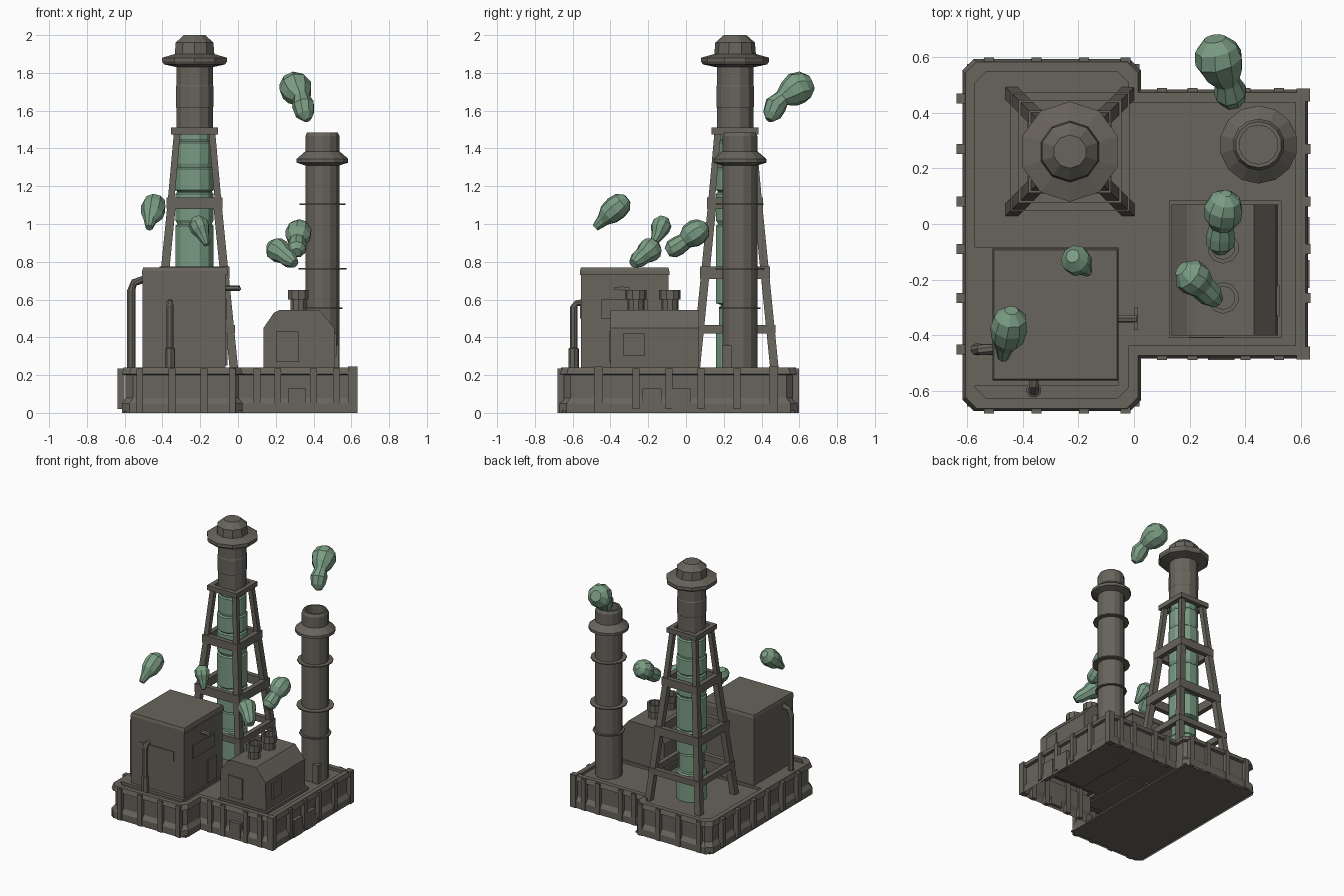
import bpy, bmesh, math
from mathutils import Vector


def material(name, rgb):
    m = bpy.data.materials.new(name)
    m.diffuse_color = (*rgb, 1)
    return m


GREY = material("weathered grey", (0.138, 0.127, 0.107))
GREEN = material("dull green", (0.195, 0.335, 0.228))


def finish(name, bm, mat):
    bmesh.ops.recalc_face_normals(bm, faces=bm.faces[:])
    me = bpy.data.meshes.new(name)
    bm.to_mesh(me)
    bm.free()
    me.materials.append(mat)
    ob = bpy.data.objects.new(name, me)
    bpy.context.collection.objects.link(ob)
    return ob


def loft(name, rings, mat, bottom=True, top=True):
    bm = bmesh.new()
    vs = [[bm.verts.new(p) for p in r] for r in rings]
    n = len(vs[0])
    for a, b in zip(vs, vs[1:]):
        for i in range(n):
            j = (i + 1) % n
            bm.faces.new((a[i], a[j], b[j], b[i]))
    if bottom:
        bm.faces.new(vs[0][::-1])
    if top:
        bm.faces.new(vs[-1])
    return finish(name, bm, mat)


def box(name, x0, x1, y0, y1, z0, z1, mat=GREY):
    return loft(name, [[(x0, y0, z), (x1, y0, z), (x1, y1, z), (x0, y1, z)]
                       for z in (z0, z1)], mat)


def lathe(name, cx, cy, profile, n=12, mat=GREY):
    return loft(name, [[(cx + r * math.cos(math.tau * (i + .5) / n),
                         cy + r * math.sin(math.tau * (i + .5) / n), z)
                        for i in range(n)] for r, z in profile], mat)


def tube(name, path, n=9, mat=GREY):
    """Tube of varying radius along points (x, y, z, r)."""
    pts = [Vector(p[:3]) for p in path]
    rings = []
    for k, p in enumerate(path):
        d = (pts[min(k + 1, len(pts) - 1)] - pts[max(k - 1, 0)]).normalized()
        u = d.cross(Vector((.31, -.2, .05))).normalized()
        w = d.cross(u)
        rings.append([pts[k] + p[3] * (u * math.cos(math.tau * i / n) + w * math.sin(math.tau * i / n))
                      for i in range(n)])
    return loft(name, rings, mat)


# --- stepped base with raised curb; wide half has a floor, other half is open below
def footprint(o, z, c=.04):
    L, M, R = -.615 - o, .025 + o, .625 + o
    f, b, s = -.672 - o, .592 + o, .482 + o
    return [(L + c, f, z), (M - c, f, z), (M, f + c, z), (M, -s, z), (R, -s, z), (R, s, z),
            (M, s, z), (M, b - c, z), (M - c, b, z), (L + c, b, z), (L, b - c, z), (L, f + c, z)]


loft("base", [footprint(o, z) for o, z in ((0, 0), (0, .05), (-.02, .08), (-.02, .2), (0, .205),
                                           (-.01, .24), (-.045, .24), (-.045, .22))], GREY, bottom=False)
box("base_floor", -.6, .02, -.655, .575, 0, .012)

# --- ribs on the base walls
for y in (.45, .27, .08, -.09, -.265, -.45):
    box("left_rib", -.637, -.6, y - .018, y + .018, .02, .235)
    if abs(y) < .4:
        box("right_rib", .6, .633, y - .018, y + .018, .02, .235)
for x in (-.52, -.35, -.18, -.03):
    box("front_rib", x - .018, x + .018, -.68, -.645, 0, .235)
    box("back_rib", x - .018, x + .018, .565, .597, 0, .235)
for x in (.1, .21, .4, .52):
    for s in (-1, 1):
        y = sorted((s * .455, s * .488))
        box("side_rib", x - .018, x + .018, *y, 0, .235)
for s in (-1, 1):
    y = sorted((s * .44, s * .487))
    box("corner_post", .583, .632, *y, 0, .245)
box("front_hatch", .265, .36, -.488, -.46, .02, .13)
for y in (-.18, -.025):
    box("side_hatch", .6, .63, y - .05, y + .05, 0, .13)

# --- lattice tower
TX, TY = -.23, .26


def half(z):  # outer half width of the tower at a height
    return .232 - (z - .22) * .085 / .85 if z < 1.11 else .134 - (z - 1.11) * .065


for sx in (-1, 1):
    for sy in (-1, 1):
        for z0, z1, w in ((.22, 1.09, .045), (1.1, 1.48, .035)):
            rings = []
            for z in (z0, z1):
                a, b = half(z), half(z) - w
                rings.append([(TX + sx * p, TY + sy * q, z) for p, q in ((a, a), (b, a), (b, b), (a, b))])
            loft("tower_leg", rings, GREY)
for z0, z1 in ((.42, .465), (.71, .775), (1.08, 1.14), (1.475, 1.51)):
    h = half(min(z0, 1.09)) + .002 if z0 < 1.4 else .124
    for s in (-1, 1):
        a = sorted((s * h, s * (h - .035)))
        box("tower_brace", TX - h, TX + h, TY + a[0], TY + a[1], z0, z1)
        box("tower_brace", TX + a[0], TX + a[1], TY - h, TY + h, z0, z1)

# --- green core pipe with grooved bands, then the grey upper pipe and cap
prof = []
for z0, z1, r in ((.22, .42, .105), (.44, .56, .088), (.58, .74, .105), (.76, .99, .105),
                  (1.02, 1.16, .105), (1.18, 1.29, .105), (1.32, 1.43, .1), (1.45, 1.5, .095)):
    prof += [(r, z0), (r, z1), (r - .01, z1 + .008), (r - .01, z1 + .012)]
lathe("tower_core", TX, TY, prof[:-2], 12, GREEN)
lathe("tower_upper_pipe", TX, TY, [(.1, 1.48), (.1, 1.615), (.103, 1.62), (.103, 1.73),
                                   (.1, 1.735), (.1, 1.85)], 12)
lathe("tower_cap", TX, TY, [(.1, 1.83), (.17, 1.845), (.18, 1.86), (.18, 1.88), (.11, 1.9),
                            (.105, 1.96), (.06, 2.0)], 10)

# --- chimney with hollow mouth and ring platforms
CX, CY = .447, .285
lathe("chimney", CX, CY, [(.093, .22), (.093, 1.31), (.14, 1.325), (.14, 1.345), (.093, 1.385),
                          (.093, 1.465), (.083, 1.485), (.07, 1.485), (.07, 1.3)], 14)
for z, r in ((1.1, .125), (.76, .13), (.55, .11)):
    lathe("chimney_ring", CX, CY, [(r, z), (r, z + .008)], 14)
box("chimney_door", .49, .535, .19, .24, .22, .36)

# --- left building
box("building_plinth", -.57, -.055, -.58, -.085, .21, .24)
box("building", -.505, -.065, -.555, -.093, .24, .73)
box("building_roof", -.508, -.055, -.562, -.088, .73, .75)
loft("building_roof_top", [[(-.508 + o, -.562 + o, z), (-.055 - o, -.562 + o, z), (-.055 - o, -.088 - o, z),
                            (-.508 + o, -.088 - o, z)] for o, z in ((0, .75), (.006, .77))], GREY)
box("front_panel", -.43, -.145, -.561, -.55, .5, .57)
box("side_panel", -.07, -.057, -.45, -.2, .5, .6)
box("side_door", -.07, -.056, -.28, -.17, .25, .42)
tube("front_pipe", [(-.36, -.595, .22, .028), (-.36, -.595, .34, .028), (-.36, -.595, .345, .02),
                    (-.36, -.595, .56, .02), (-.36, -.58, .58, .018), (-.36, -.54, .585, .018)], 8)
tube("left_pipe", [(-.565, -.45, .22, .022), (-.565, -.45, .65, .022), (-.55, -.45, .69, .02),
                   (-.49, -.45, .71, .02)], 8)
tube("valve_pipe", [(-.07, -.34, .66, .014), (.01, -.34, .66, .014)], 6)
box("valve_handle", 0, .015, -.38, -.3, .65, .665)

# --- right machine house: chamfered cross section, with two vents
section = [(.135, .21), (.135, .45), (.19, .53), (.22, .545), (.43, .545), (.51, .45), (.515, .21)]
loft("machine_house", [[(x, y, z) for x, z in section] for y in (-.4, .07)], GREY)
box("machine_plinth", .125, .53, -.41, .085, .21, .24)
box("machine_panel", .2, .32, -.408, -.395, .27, .43)
box("machine_side_panel", .5, .522, -.33, -.22, .3, .42)
for y in (-.265, -.085):
    lathe("vent", .32, y, [(.045, .53), (.045, .6), (.057, .6), (.057, .65), (.042, .65), (.042, .59)], 10)

# --- smoke puffs: narrow necks swelling into rounded heads
for path in (
    [(.37, .44, 1.55, .02), (.355, .455, 1.58, .05), (.345, .475, 1.63, .06), (.335, .51, 1.665, .045),
     (.32, .55, 1.69, .075), (.305, .59, 1.72, .088), (.295, .63, 1.735, .078), (.29, .665, 1.75, .04)],
    [(-.47, -.48, .98, .02), (-.465, -.44, 1.02, .035), (-.455, -.41, 1.05, .06), (-.448, -.37, 1.085, .067),
     (-.442, -.335, 1.115, .058), (-.44, -.31, 1.135, .025)],
    [(-.165, -.175, .89, .015), (-.185, -.15, .94, .035), (-.2, -.138, .975, .052), (-.213, -.125, 1.005, .052),
     (-.22, -.115, 1.035, .025)],
    [(.31, -.1, .85, .025), (.31, -.075, .865, .05), (.312, -.04, .885, .052), (.315, -.005, .91, .045),
     (.318, .025, .935, .068), (.322, .06, .96, .07), (.328, .09, .98, .055), (.33, .11, .995, .02)],
    [(.3, -.28, .79, .025), (.275, -.255, .81, .045), (.245, -.225, .835, .048), (.22, -.2, .855, .064),
     (.195, -.18, .872, .062), (.17, -.16, .888, .03)],
):
    tube("smoke_puff", path, 9, GREEN)
